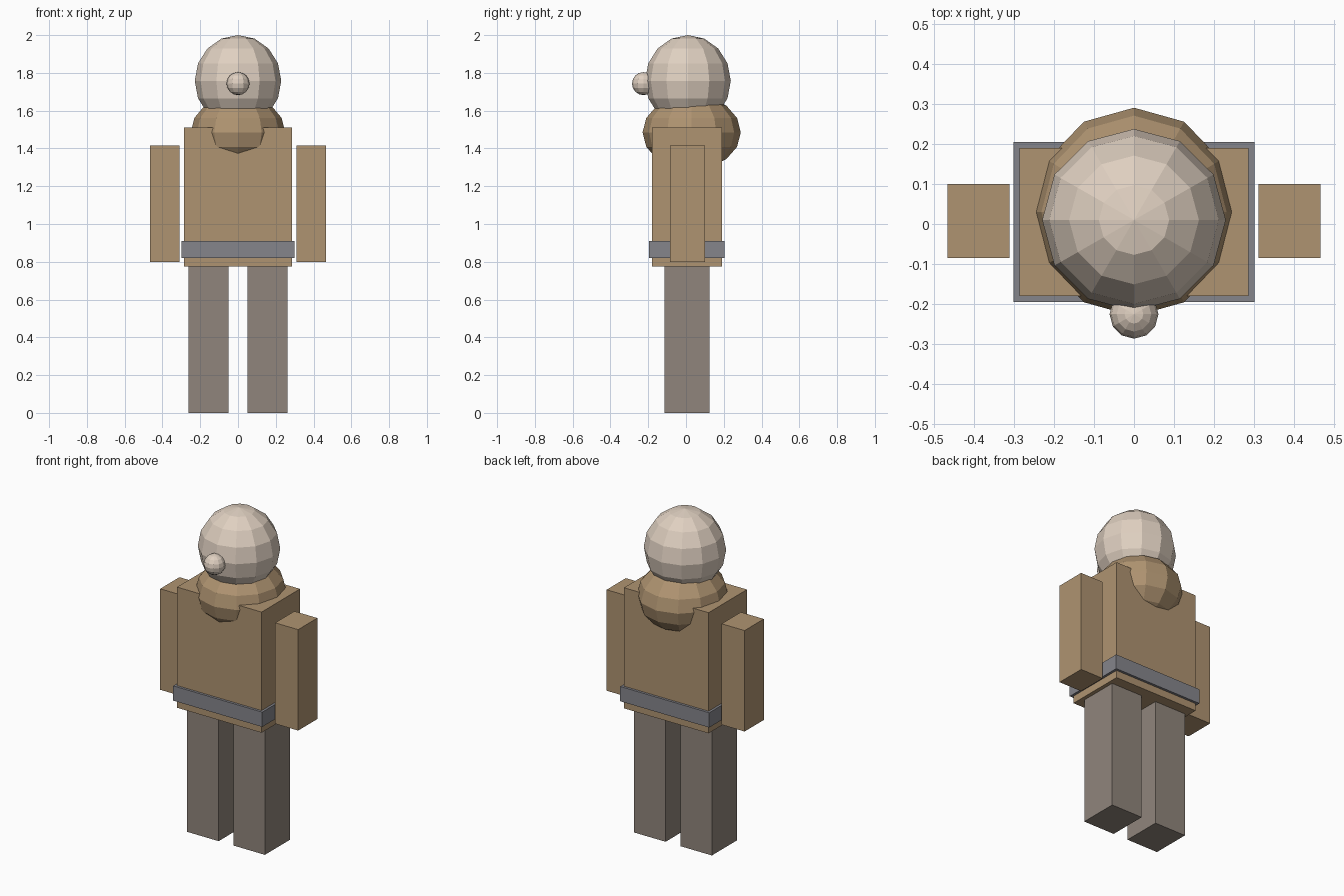
import bpy
import bmesh
from mathutils import Matrix, Vector

cube = bpy.data.objects.get("Cube")
if cube:
    bpy.data.objects.remove(cube, do_unlink=True)


def make_material(name, rgb):
    mat = bpy.data.materials.new(name)
    mat.use_nodes = True
    mat.diffuse_color = (*rgb, 1)
    shader = next(n for n in mat.node_tree.nodes if n.type == "BSDF_PRINCIPLED")
    shader.inputs["Base Color"].default_value = (*rgb, 1)
    shader.inputs["Roughness"].default_value = 0.9
    return mat


skin = make_material("pale skin", (0.74, 0.63, 0.53))
tan = make_material("tan cloth", (0.43, 0.295, 0.165))
brown = make_material("grey brown trousers", (0.28, 0.235, 0.20))
grey = make_material("grey belt", (0.235, 0.235, 0.26))


def finish(name, bm, mat):
    mesh = bpy.data.meshes.new(name)
    bm.to_mesh(mesh)
    bm.free()
    mesh.materials.append(mat)
    obj = bpy.data.objects.new(name, mesh)
    bpy.context.collection.objects.link(obj)
    return obj


def box(name, low, high, mat):
    low, high = Vector(low), Vector(high)
    bm = bmesh.new()
    bmesh.ops.create_cube(bm, size=1, matrix=Matrix.Translation((low + high) / 2)
                          @ Matrix.Diagonal((*(high - low), 1)))
    return finish(name, bm, mat)


def ball(name, centre, radii, mat):
    bm = bmesh.new()
    bmesh.ops.create_uvsphere(bm, u_segments=12, v_segments=8, radius=1,
                              matrix=Matrix.Translation(centre) @ Matrix.Diagonal((*radii, 1)))
    return finish(name, bm, mat)


# Body and belt
box("torso", (-0.285, -0.18, 0.775), (0.285, 0.19, 1.51), tan)
box("belt", (-0.30, -0.195, 0.82), (0.30, 0.205, 0.91), grey)

# Arms and legs on both sides
for side, inner, outer in (("left", 1, 1), ("right", -1, -1)):
    def limb(name, near, far, front, back, bottom, top, mat):
        xs = sorted((near * inner, far * outer))
        box(f"{side}_{name}", (xs[0], front, bottom), (xs[1], back, top), mat)

    limb("arm", 0.31, 0.465, -0.085, 0.10, 0.80, 1.415, tan)
    limb("leg", 0.05, 0.262, -0.115, 0.125, 0, 0.775, brown)

# Collar, head and nose
ball("collar", (0, 0.03, 1.485), (0.25, 0.26, 0.20), tan)
ball("head", (0, 0.01, 1.758), (0.229, 0.227, 0.242), skin)
ball("nose", (0, -0.225, 1.743), (0.061, 0.061, 0.061), skin)
